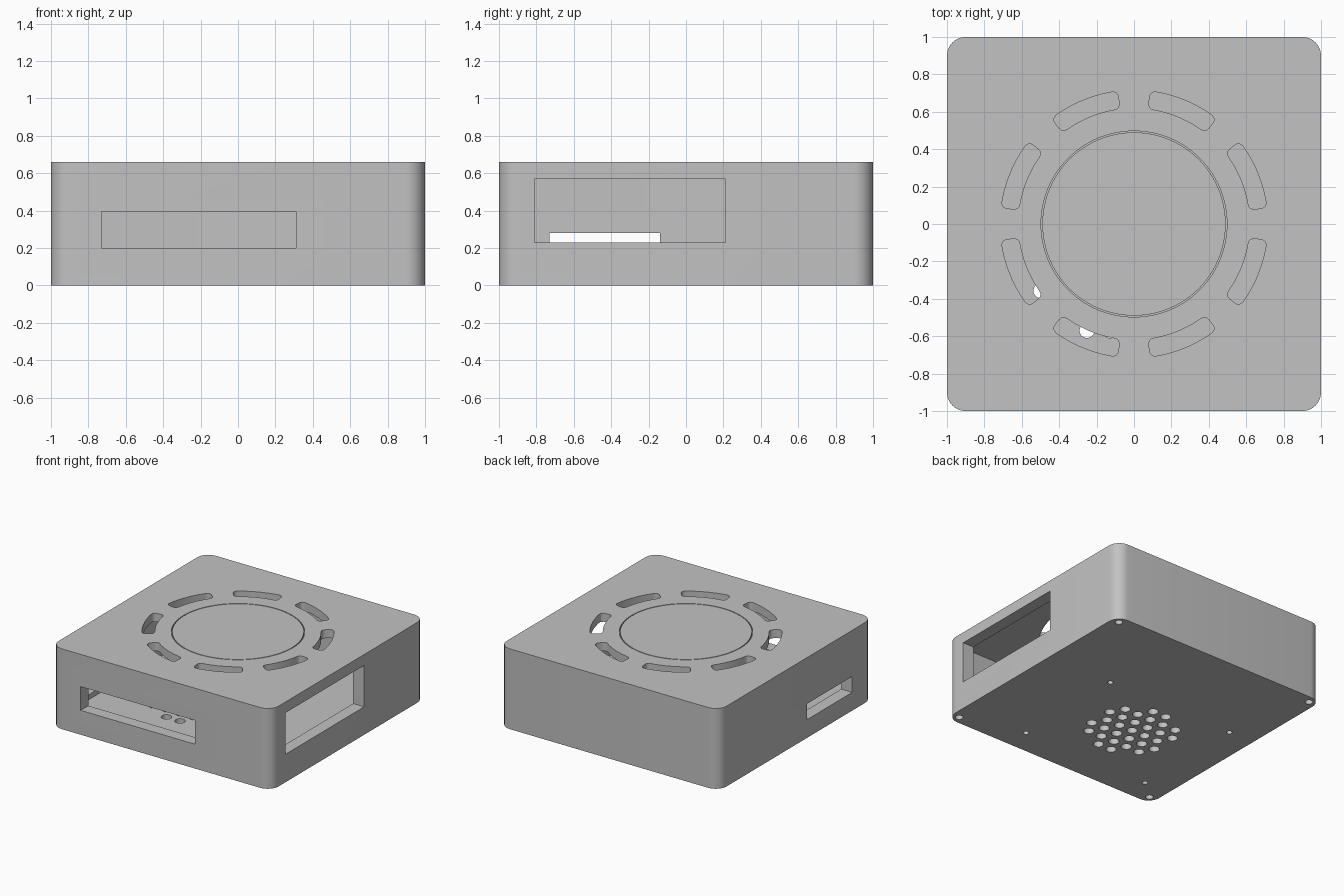
import bpy, bmesh, math

cube = bpy.data.objects.get("Cube")
if cube:
    bpy.data.objects.remove(cube, do_unlink=True)

grey = bpy.data.materials.new("plain_grey")
grey.use_nodes = True
grey.diffuse_color = (0.54, 0.54, 0.54, 1)
grey.node_tree.nodes["Principled BSDF"].inputs["Base Color"].default_value = grey.diffuse_color


def prism(bm, points, z0, z1, radius=0, rounded=(), segments=8):
    """Extrude an outline upward, rounding the chosen vertical edges."""
    low = [bm.verts.new((x, y, z0)) for x, y in points]
    high = [bm.verts.new((x, y, z1)) for x, y in points]
    n = len(points)
    bm.faces.new(low[::-1])
    bm.faces.new(high)
    for i in range(n):
        j = (i + 1) % n
        bm.faces.new((low[i], low[j], high[j], high[i]))
    edges = [bm.edges.get((low[i], high[i])) for i in rounded]
    if edges:
        bmesh.ops.bevel(bm, geom=edges, offset=radius, segments=segments,
                        profile=0.5, affect='EDGES')


def box(bm, x0, x1, y0, y1, z0, z1, radius=0):
    corners = range(4) if radius else ()
    prism(bm, [(x0, y0), (x1, y0), (x1, y1), (x0, y1)], z0, z1, radius, corners)


def arc(radius, start, end, steps):
    angles = [start + (end - start) * i / steps for i in range(steps + 1)]
    return [(radius * math.cos(a), radius * math.sin(a)) for a in angles]


def hole(bm, x, y, radius, z0, z1, sides=20):
    ring = arc(radius, 0, math.tau, sides)[:-1]
    prism(bm, [(x + u, y + v) for u, v in ring], z0, z1)


def finish(bm, name):
    bmesh.ops.recalc_face_normals(bm, faces=bm.faces)
    mesh = bpy.data.meshes.new(name)
    bm.to_mesh(mesh)
    bm.free()
    mesh.materials.append(grey)
    obj = bpy.data.objects.new(name, mesh)
    bpy.context.collection.objects.link(obj)
    return obj


def cut(target, bm, name):
    """Subtract the cutter from the target, then discard it."""
    cutter = finish(bm, name)
    cutter.hide_render = True
    mod = target.modifiers.new(name, 'BOOLEAN')
    mod.operation = 'DIFFERENCE'
    mod.solver = 'EXACT'
    mod.object = cutter
    bpy.context.view_layer.objects.active = target
    bpy.ops.object.modifier_apply(modifier=name)
    bpy.data.objects.remove(cutter, do_unlink=True)


HEIGHT, FLOOR, CEILING, INNER = 0.66, 0.11, 0.59, 0.9

# Rounded outer case
bm = bmesh.new()
box(bm, -1, 1, -1, 1, 0, HEIGHT, 0.1)
case = finish(bm, "case")

# Hollow interior
bm = bmesh.new()
box(bm, -INNER, INNER, -INNER, INNER, FLOOR, CEILING, 0.06)
cut(case, bm, "interior_cutter")

# Front slot, large side window and small opposite slot
bm = bmesh.new()
box(bm, -0.73, 0.31, -1.1, -0.85, 0.2, 0.395)
box(bm, 0.85, 1.1, -0.81, 0.21, 0.23, 0.57)
box(bm, -1.1, -0.85, -0.73, -0.14, 0.15, 0.28)
cut(case, bm, "window_cutter")

# Ring of eight curved vents in the top
bm = bmesh.new()
steps = 12
for k in range(8):
    middle = math.radians(22.5 + 45 * k)
    a, b = middle - math.radians(15.5), middle + math.radians(15.5)
    outline = arc(0.715, a, b, steps) + arc(0.62, b, a, steps)
    ends = (0, steps, steps + 1, 2 * steps + 1)
    prism(bm, outline, CEILING - 0.05, HEIGHT + 0.05, 0.03, ends, 4)
cut(case, bm, "vent_cutter")

# Hexagonal grid of ventilation holes, board holes and corner screw holes
bm = bmesh.new()
cx, cy, pitch = -0.19, -0.25, 0.123
for row in range(-3, 4):
    for col in range(-4, 5):
        u = (col + 0.5 * (row % 2)) * pitch
        v = row * pitch * math.sqrt(3) / 2
        if math.hypot(u, v) < 0.345:
            hole(bm, cx + u, cy + v, 0.04, -0.05, FLOOR + 0.05)
for x in (-0.77, 0.4):
    for y in (-0.79, 0.2):
        hole(bm, x, y, 0.022, -0.05, FLOOR + 0.05)
for x in (-0.935, 0.935):
    for y in (-0.935, 0.935):
        hole(bm, x, y, 0.03, -0.05, 0.4)
cut(case, bm, "hole_cutter")

# Round recess with a plain disc in it, leaving a hairline groove
bm = bmesh.new()
hole(bm, 0, 0, 0.497, HEIGHT - 0.03, HEIGHT + 0.05, 96)
cut(case, bm, "disc_recess_cutter")
bm = bmesh.new()
hole(bm, 0, 0, 0.49, HEIGHT - 0.03, HEIGHT, 96)
disc = finish(bm, "top_disc")

# Smooth shading with sharp edges kept
bpy.ops.object.select_all(action='DESELECT')
for obj in (case, disc):
    obj.select_set(True)
bpy.context.view_layer.objects.active = case
bpy.ops.object.shade_smooth_by_angle(angle=math.radians(30))
